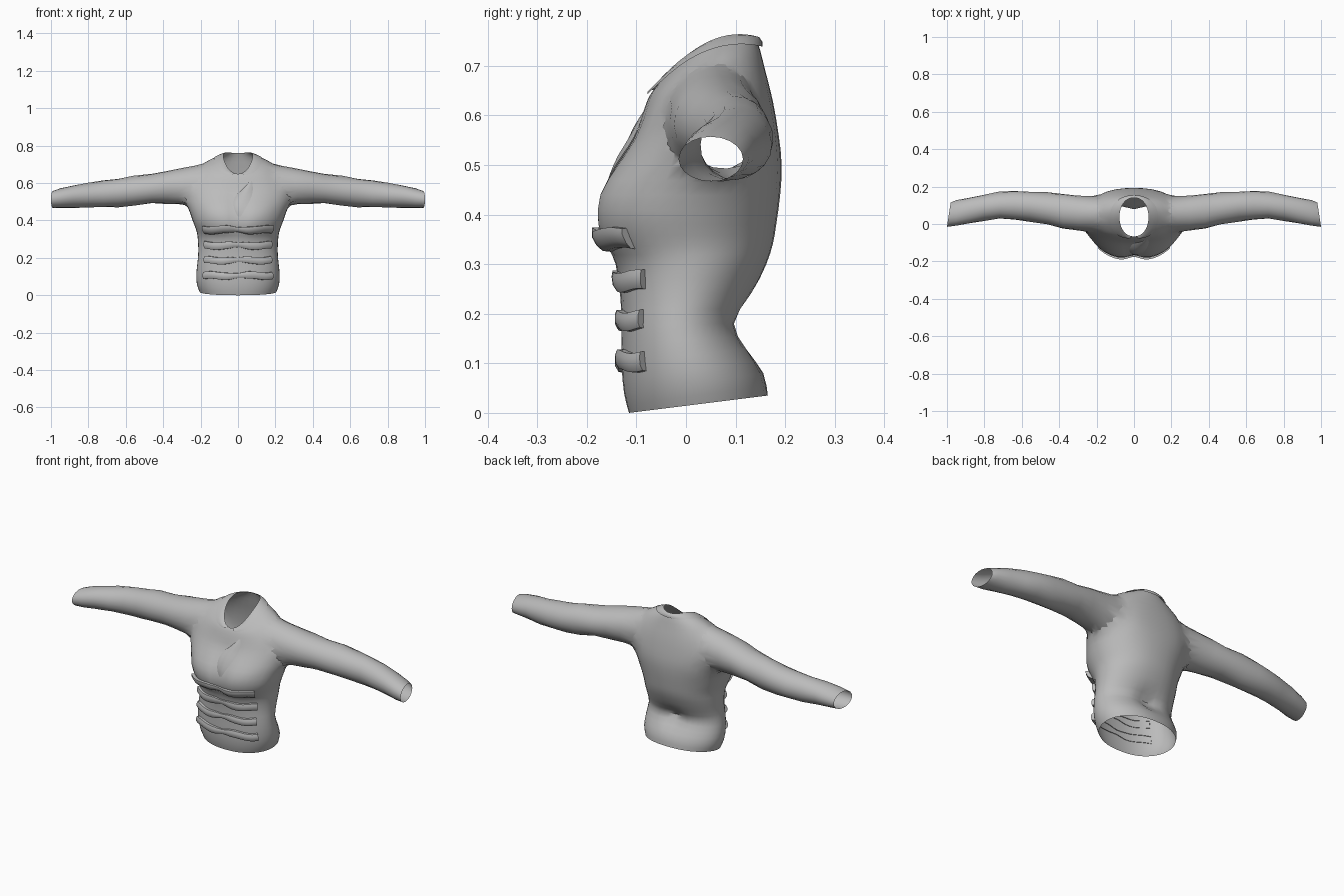
import bpy, bmesh, math
from mathutils import Vector

if "Cube" in bpy.data.objects:
    bpy.data.objects.remove(bpy.data.objects["Cube"])

cloth = bpy.data.materials.new("grey cloth")
cloth.diffuse_color = (0.5, 0.5, 0.5, 1)
cloth.use_nodes = True
cloth.node_tree.nodes["Principled BSDF"].inputs["Base Color"].default_value = cloth.diffuse_color
opening = bpy.data.materials.new("temporary opening")

# Torso rings: z front, z back, y front, y back, half width, side lift, chest dent
RINGS = [
    (.000, .035, -.115, .165, .205, .00, .00),
    (.040, .080, -.125, .157, .220, .00, .00),
    (.100, .130, -.130, .130, .223, .00, .00),
    (.180, .180, -.130, .108, .216, .00, .00),
    (.240, .240, -.133, .135, .212, .00, .00),
    (.300, .300, -.142, .162, .215, .00, .00),
    (.335, .340, -.165, .175, .220, .00, .01),
    (.380, .380, -.186, .182, .235, .00, .02),
    (.440, .440, -.182, .190, .258, .00, .025),
    (.500, .500, -.145, .193, .282, .00, .018),
    (.550, .560, -.110, .187, .290, .01, .01),
    (.595, .630, -.090, .175, .262, .02, .00),
    (.630, .690, -.078, .160, .205, .03, .00),
    (.645, .730, -.070, .150, .140, .035, .00),
    (.650, .760, -.066, .140, .078, .04, .00),
]


def ring_at(v):
    """Catmull-Rom blend of the torso rings."""
    n = len(RINGS) - 1
    v = min(max(v, 0), n)
    i = min(int(v), n - 1)
    t = v - i
    a, b, c, d = (RINGS[min(max(k, 0), n)] for k in (i - 1, i, i + 1, i + 2))
    return [q + .5 * t * (r - p + t * (2 * p - 5 * q + 4 * r - s + t * (3 * (q - r) + s - p)))
            for p, q, r, s in zip(a, b, c, d)]


def torso_point(v, a, out=0.0):
    """Point on the torso; a = 0 is the front centre, out pushes it off the cloth."""
    zf, zb, yf, yb, w, lift, dent = ring_at(v)
    s, c = math.sin(a), math.cos(a)
    x = w * math.copysign(abs(s) ** .88, s)
    y = (yf + yb) / 2 - (yb - yf) / 2 * c
    z = zf + (zb - zf) * (1 - c) / 2 + lift * s * s
    if c > 0:
        y += dent * math.exp(-(x / .045) ** 2)
    else:
        y -= .03 * math.exp(-(x / .06) ** 2 - ((z - .17) / .05) ** 2)
    return Vector((x + out * s, y - out * c, z))


def v_at_height(z):
    return min((k / 100 for k in range(1201)), key=lambda v: abs(torso_point(v, .6).z - z))


def finish(name, bm, smooth=45):
    bmesh.ops.recalc_face_normals(bm, faces=bm.faces)
    me = bpy.data.meshes.new(name)
    bm.to_mesh(me)
    bm.free()
    ob = bpy.data.objects.new(name, me)
    bpy.context.collection.objects.link(ob)
    me.materials.append(cloth)
    bpy.ops.object.select_all(action='DESELECT')
    ob.select_set(True)
    bpy.context.view_layer.objects.active = ob
    bpy.ops.object.shade_smooth_by_angle(angle=math.radians(smooth))
    return ob


def grid(bm, rows, closed):
    vs = [[bm.verts.new(p) for p in r] for r in rows]
    n = len(rows[0])
    for r0, r1 in zip(vs, vs[1:]):
        for j in range(n if closed else n - 1):
            k = (j + 1) % n
            bm.faces.new((r0[j], r0[k], r1[k], r1[j]))
    return vs


def closed_tube(name, rows):
    """Loft with fan caps; the caps carry material index 1."""
    bm = bmesh.new()
    vs = grid(bm, rows, True)
    for r in (vs[0], vs[-1]):
        mid = bm.verts.new(sum((v.co for v in r), Vector()) / len(r))
        for j in range(len(r)):
            bm.faces.new((r[j], r[(j + 1) % len(r)], mid)).material_index = 1
    ob = finish(name, bm)
    ob.data.materials.append(opening)
    return ob


# Torso solid
N = 40
jacket = closed_tube("jacket", [[torso_point(i / 2, 2 * math.pi * j / N) for j in range(N)]
                                for i in range(2 * len(RINGS) - 1)])

# Sleeve solids: x, y centre, y radius, z centre, z radius
SLEEVE = [(.10, .055, .06, .60, .05), (.20, .055, .095, .598, .105), (.30, .055, .100, .585, .105),
          (.38, .068, .092, .578, .088), (.46, .082, .086, .570, .078), (.56, .094, .080, .558, .080),
          (.64, .100, .076, .548, .076), (.72, .100, .072, .542, .071), (.80, .088, .070, .535, .066),
          (.88, .072, .068, .528, .060), (.95, .058, .068, .519, .052), (1.0, .050, .065, .512, .045)]
for side in (-1, 1):
    rows = []
    for i, (x, y, ry, z, rz) in enumerate(SLEEVE):
        row = []
        for j in range(20):
            a = 2 * math.pi * j / 20
            fold = 1 + (.025 * math.sin(3 * a + 2.1 * i) if 2 < i < 11 else 0)
            slant = -.02 * (1 + math.cos(a)) / 2 if i == 11 else 0
            row.append((side * (x + slant), y + fold * ry * math.cos(a), z + fold * rz * math.sin(a)))
        rows.append(row)
    sleeve = closed_tube("sleeve_helper", rows)
    mod = jacket.modifiers.new("join sleeve", 'BOOLEAN')
    mod.operation, mod.solver, mod.object = 'UNION', 'EXACT', sleeve
    bpy.context.view_layer.objects.active = jacket
    bpy.ops.object.modifier_apply(modifier=mod.name)
    bpy.data.objects.remove(sleeve)

# Open the hem, neck and cuffs, then soften the shoulder seams
bm = bmesh.new()
bm.from_mesh(jacket.data)
bmesh.ops.delete(bm, geom=[f for f in bm.faces if f.material_index == 1], context='FACES')
bmesh.ops.remove_doubles(bm, verts=bm.verts, dist=.004)
seam = [v for v in bm.verts if .17 < abs(v.co.x) < .37 and v.co.z > .42]
for _ in range(4):
    bmesh.ops.smooth_vert(bm, verts=seam, factor=.5, use_axis_x=True, use_axis_y=True, use_axis_z=True)
bmesh.ops.recalc_face_normals(bm, faces=bm.faces)
bm.to_mesh(jacket.data)
bm.free()
jacket.data.materials.pop(index=1)
bpy.data.materials.remove(opening)
bpy.ops.object.select_all(action='DESELECT')
jacket.select_set(True)
bpy.context.view_layer.objects.active = jacket
bpy.ops.object.shade_smooth_by_angle(angle=math.radians(60))

# Padded straps across the front
PROFILE = [(-1, -.004), (-.95, .010), (-.4, .016), (.4, .016), (.95, .012), (1, -.004)]
for k, (z, half, reach, puff) in enumerate([(.105, .020, .88, 1), (.187, .019, .88, 1),
                                            (.266, .020, .9, 1), (.350, .021, .86, 1.2)]):
    rows = []
    for j in range(25):
        a = reach * (j / 12 - 1)
        pinch = 1 - .35 * math.exp(-(a / .12) ** 2)
        wave = .004 * math.sin(7 * a + k)
        row = []
        for t, out in PROFILE:
            p = torso_point(v_at_height(z + t * half), a, out * puff * (pinch if out > 0 else 1))
            p.z = z + t * half * pinch + wave
            row.append(p)
        rows.append(row)
    bm = bmesh.new()
    vs = grid(bm, rows, False)
    bm.faces.new(vs[0])
    bm.faces.new(vs[-1])
    finish("front_strap_%d" % (k + 1), bm, 50)

# Folded collar, open at the front
TOP = len(RINGS) - 1
rows = []
for j in range(33):
    a = .15 + (2 * math.pi - .3) * j / 32
    drop = .75 + .6 * max(0, math.cos(a)) ** 3
    rows.append([torso_point(TOP - drop * t, a, o) for t, o in ((0, 0), (.15, .007), (.6, .010), (1, .007))])
bm = bmesh.new()
grid(bm, rows, False)
finish("collar", bm)

# Loose front edge of the closure, running down the chest
rows = []
for i in range(11):
    t = i / 10
    v = v_at_height(.42 + .20 * t)
    bulge = math.sin(math.pi * t)
    rows.append([torso_point(v, .02 + .22 * t * t + w * (.02 + .10 * bulge), o * bulge + .002)
                 for w, o in ((-1, .0), (-.6, .016), (.2, .012), (1, .0))])
bm = bmesh.new()
grid(bm, rows, False)
finish("front_closure", bm)
